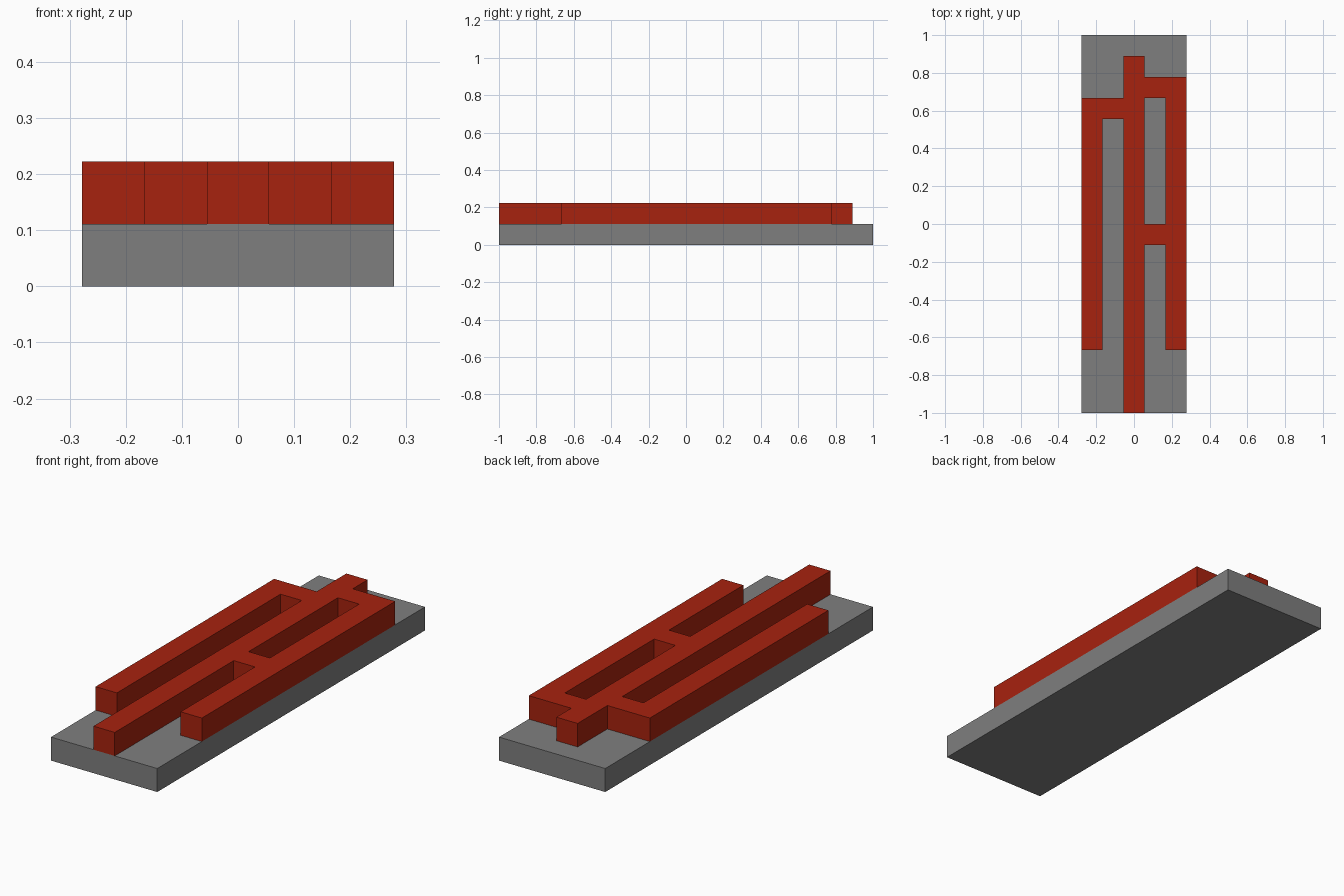
import bpy
import bmesh

if "Cube" in bpy.data.objects:
    bpy.data.objects.remove(bpy.data.objects["Cube"], do_unlink=True)

WIDTH, LENGTH = 5, 18      # plan size in grid cells
CELL = 2 / LENGTH          # one cell, also the height of each layer


def make_material(name, rgb):
    mat = bpy.data.materials.new(name)
    mat.use_nodes = True
    color = (*rgb, 1)
    mat.diffuse_color = color
    mat.node_tree.nodes["Principled BSDF"].inputs["Base Color"].default_value = color
    return mat


def make_layer(name, rects, level, mat):
    """Merge cell rectangles (x0, x1, y0, y1) into one slab, one cell thick."""
    cells = {(x, y) for x0, x1, y0, y1 in rects
             for x in range(x0, x1) for y in range(y0, y1)}
    bm = bmesh.new()
    corners = {}

    def corner(x, y):
        if (x, y) not in corners:
            corners[x, y] = bm.verts.new(((x - WIDTH / 2) * CELL,
                                          (y - LENGTH / 2) * CELL, level * CELL))
        return corners[x, y]

    for x, y in sorted(cells):
        bm.faces.new([corner(x, y), corner(x + 1, y),
                      corner(x + 1, y + 1), corner(x, y + 1)])
    # Raise the plan into a closed solid and merge the flat faces
    raised = bmesh.ops.extrude_face_region(bm, geom=bm.faces[:], use_keep_orig=True)
    top = [v for v in raised["geom"] if isinstance(v, bmesh.types.BMVert)]
    bmesh.ops.translate(bm, verts=top, vec=(0, 0, CELL))
    bmesh.ops.recalc_face_normals(bm, faces=bm.faces[:])
    bmesh.ops.dissolve_limit(bm, angle_limit=0.01, verts=bm.verts[:], edges=bm.edges[:])
    mesh = bpy.data.meshes.new(name)
    bm.to_mesh(mesh)
    bm.free()
    mesh.materials.append(mat)
    obj = bpy.data.objects.new(name, mesh)
    bpy.context.collection.objects.link(obj)
    return obj


grey = make_material("base grey", (0.212, 0.212, 0.212))
red = make_material("track red", (0.39, 0.016, 0.0045))

# Flat base plate
make_layer("base_plate", [(0, WIDTH, 0, LENGTH)], 0, grey)

# Raised branching track
make_layer("raised_track", [
    (2, 3, 0, 17),      # central bar
    (0, 1, 3, 15),      # side bar on -x
    (1, 2, 14, 15),     # its rear link
    (4, 5, 3, 16),      # side bar on +x
    (3, 4, 15, 16),     # its rear link
    (3, 4, 8, 9),       # its middle link
], 1, red)
